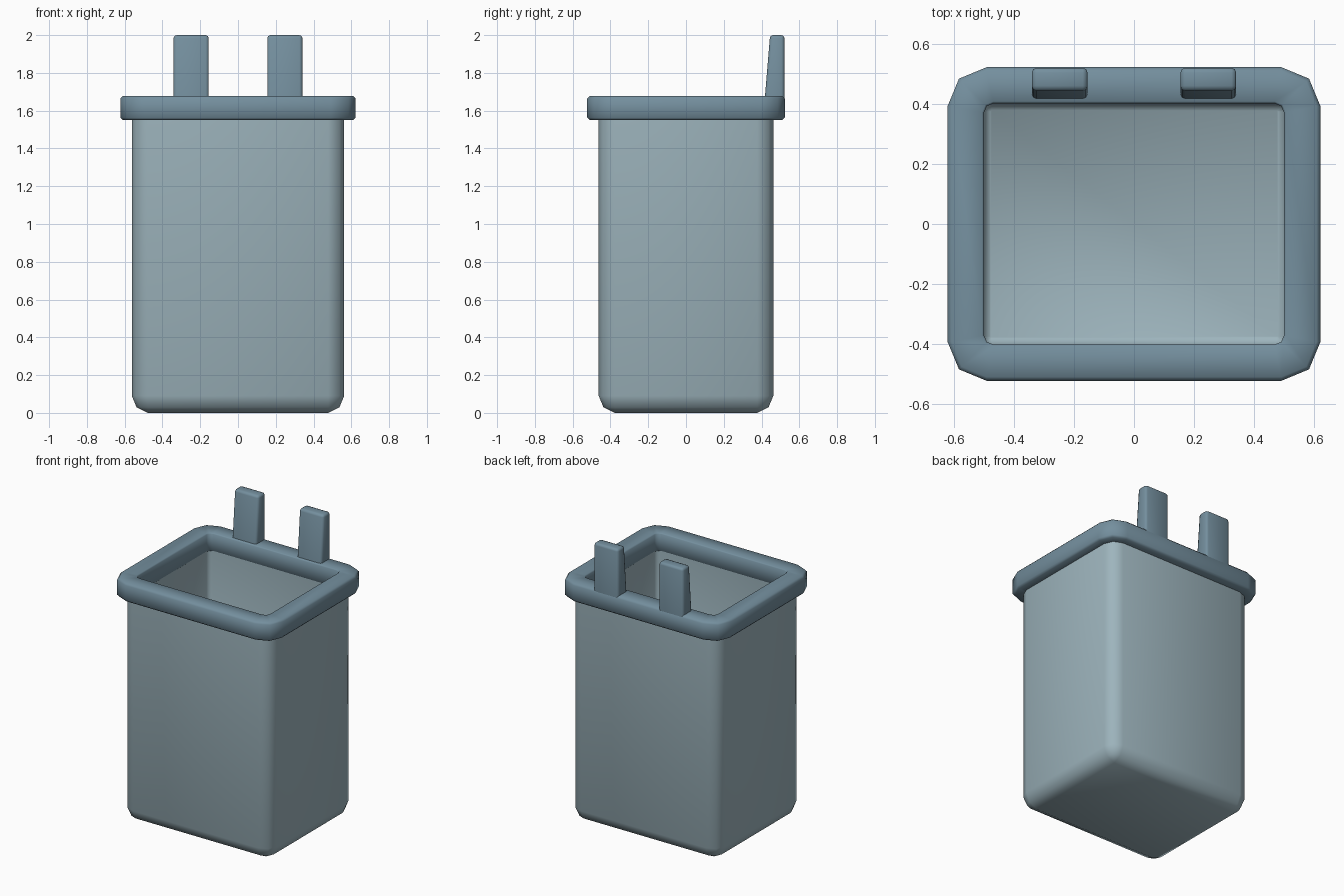
import bpy, bmesh, math

if "Cube" in bpy.data.objects:
    bpy.data.objects.remove(bpy.data.objects["Cube"])


def material(name, rgb):
    m = bpy.data.materials.new(name)
    m.diffuse_color = (*rgb, 1)
    m.use_nodes = True
    m.node_tree.nodes["Principled BSDF"].inputs["Base Color"].default_value = m.diffuse_color
    return m


BODY = material("pale blue grey", (0.34, 0.46, 0.51))
TRIM = material("slate blue grey", (0.175, 0.275, 0.342))


def ring(bm, hx, hy, r, z, seg=2):
    """Rounded rectangle of vertices at height z."""
    vs = []
    for k, (sx, sy) in enumerate([(1, 1), (-1, 1), (-1, -1), (1, -1)]):
        for i in range(seg + 1):
            a = math.pi / 2 * (k + i / seg)
            vs.append(bm.verts.new((sx * (hx - r) + r * math.cos(a),
                                    sy * (hy - r) + r * math.sin(a), z)))
    return vs


def finish(bm, name, mat, angle):
    bmesh.ops.remove_doubles(bm, verts=bm.verts, dist=0.0005)
    bmesh.ops.recalc_face_normals(bm, faces=bm.faces)
    me = bpy.data.meshes.new(name)
    bm.to_mesh(me)
    bm.free()
    me.materials.append(mat)
    ob = bpy.data.objects.new(name, me)
    bpy.context.collection.objects.link(ob)
    bpy.ops.object.select_all(action='DESELECT')
    ob.select_set(True)
    bpy.context.view_layer.objects.active = ob
    bpy.ops.object.shade_smooth_by_angle(angle=math.radians(angle))
    return ob


def loft(name, mat, sections, closed):
    bm = bmesh.new()
    rings = [ring(bm, *s) for s in sections]
    n = len(rings[0])
    pairs = list(zip(rings, rings[1:]))
    if closed:
        pairs.append((rings[-1], rings[0]))
    else:
        bm.faces.new(rings[0])
        bm.faces.new(rings[-1])
    for a, b in pairs:
        for i in range(n):
            j = (i + 1) % n
            bm.faces.new((a[i], a[j], b[j], b[i]))
    return finish(bm, name, mat, 50)


# Hollow bin body: rounded bottom edge, outer wall, inner wall, floor
R = 0.085
sections = []
for i in range(3):
    a = math.pi / 4 * i
    inset = R * (1 - math.sin(a))
    sections.append((0.562 - inset, 0.462 - inset, R - inset,
                     0.005 + R * (1 - math.cos(a))))
sections[0] = (0.562 - R, 0.462 - R, 0.0, 0.0)
sections += [(0.562, 0.462, R, 1.575), (0.503, 0.403, 0.027, 1.575),
             (0.503, 0.403, 0.027, 0.085), (0.48, 0.38, 0.005, 0.062)]
loft("bin_body", BODY, sections, False)

# Thick rim with small edge bevels
B = 0.013
X, Y, C = 0.622, 0.523, 0.13
x, y, c = 0.5, 0.402, 0.03
loft("rim", TRIM, [
    (X - B, Y - B, C - B, 1.55), (X, Y, C, 1.55 + B),
    (X, Y, C, 1.678 - B), (X - B, Y - B, C - B, 1.678),
    (x + 0.007, y + 0.007, c + 0.007, 1.678), (x, y, c, 1.671),
    (x, y, c, 1.557), (x + 0.007, y + 0.007, c + 0.007, 1.55)], True)

# Two tapered hanging tabs at the back
for side, name in ((-1, "left_tab"), (1, "right_tab")):
    bm = bmesh.new()
    bmesh.ops.create_cube(bm, size=1)
    for v in bm.verts:
        top = v.co.z > 0
        front = 0.445 if top else 0.416
        v.co = (side * 0.248 + (0.093 if v.co.x > 0 else -0.093),
                0.521 if v.co.y > 0 else front, 2.0 if top else 1.65)
    edges = [e for e in bm.edges if any(v.co.z > 1.8 for v in e.verts)]
    bmesh.ops.bevel(bm, geom=edges, offset=0.016, segments=2,
                    profile=0.5, affect='EDGES')
    finish(bm, name, TRIM, 50)
